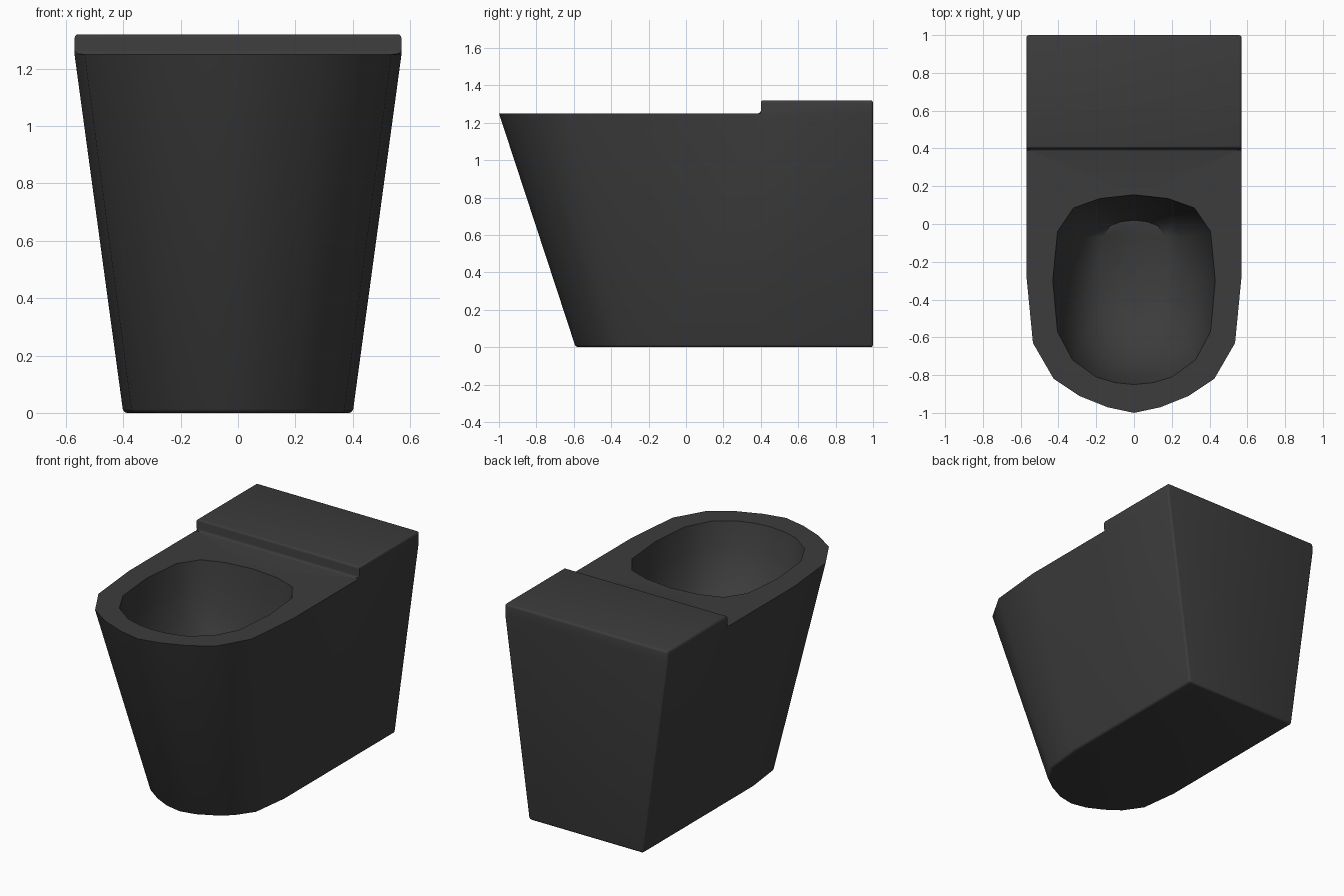
import bpy, bmesh

if "Cube" in bpy.data.objects:
    bpy.data.objects.remove(bpy.data.objects["Cube"])

RIM_Z, TOP_Z, STEP_Y = 1.25, 1.32, 0.4


def mirrored(half):
    """Close a right-hand outline (back to front) into a full loop."""
    return half + [(-x, y) for x, y in reversed(half) if x > 0]


def ring(bm, pts, z):
    return [bm.verts.new((x, y, z)) for x, y in pts]


def skin(bm, a, b):
    n = len(a)
    for i in range(n):
        j = (i + 1) % n
        bm.faces.new((a[i], a[j], b[j], b[i]))


# Half outlines: foot, upper edge, bowl opening
foot = [(.4, 1), (.4, .4), (.4, -.1), (.37, -.34), (.29, -.455),
        (.2, -.52), (.1, -.57), (0, -.59)]
upper = [(.57, 1), (.57, STEP_Y), (.57, -.27), (.535, -.63), (.425, -.82),
         (.29, -.91), (.14, -.97), (0, -1)]
opening = [(0, .155), (.18, .135), (.32, .085), (.405, -.04), (.43, -.3),
           (.405, -.57), (.325, -.72), (.2, -.81), (.1, -.84), (0, -.85)]

bm = bmesh.new()

# Tapered outer shell
low = ring(bm, mirrored(foot), 0)
top = ring(bm, mirrored(upper), RIM_Z)
skin(bm, low, top)
bm.faces.new(low)

# Bowl: shrinking rings (x scale, back y, front y, z)
hole = mirrored(opening)
rim = ring(bm, hole, RIM_Z)
prev = rim
for sx, back, front, z in [(.95, .135, -.81, 1.1), (.83, .10, -.73, .94),
                           (.64, .055, -.6, .81), (.4, .02, -.42, .74)]:
    pts = [(x * sx, front + (y + .85) / 1.005 * (back - front)) for x, y in hole]
    cur = ring(bm, pts, z)
    skin(bm, prev, cur)
    prev = cur
bm.faces.new(prev)

# Raised rear platform
deck = [top[0], top[1], top[-2], top[-1]]
cap = [bm.verts.new((v.co.x, v.co.y, TOP_Z)) for v in deck]
skin(bm, deck, cap)
bm.faces.new(cap)

# Flat rim between the outer edge and the bowl opening
outer = top[1:-1]
edges = [bm.edges.get((loop[i - 1], loop[i]))
         for loop in (outer, rim) for i in range(len(loop))]
bmesh.ops.triangle_fill(bm, use_beauty=True, edges=edges, normal=(0, 0, 1))
bmesh.ops.recalc_face_normals(bm, faces=bm.faces)


# Small rounding on the platform, step, back corners and foot
def rounded(e):
    a, b = (v.co for v in e.verts)
    at_back = a.y > .99 and b.y > .99 and abs(a.x - b.x) < .5
    step = all(abs(c.y - STEP_Y) < .001 and c.z > 1.2 for c in (a, b)) and abs(a.x - b.x) > 1
    return min(a.z, b.z) > 1.3 or max(a.z, b.z) < .01 or at_back or step


bmesh.ops.bevel(bm, geom=[e for e in bm.edges if rounded(e)], offset=.014,
                offset_type='OFFSET', segments=3, profile=.5, affect='EDGES',
                clamp_overlap=True)

mesh = bpy.data.meshes.new("toilet_body")
bm.to_mesh(mesh)
bm.free()
body = bpy.data.objects.new("toilet_body", mesh)
bpy.context.collection.objects.link(body)

mat = bpy.data.materials.new("dark_grey")
mat.diffuse_color = (.045, .045, .045, 1)
mat.use_nodes = True
mat.node_tree.nodes["Principled BSDF"].inputs["Base Color"].default_value = mat.diffuse_color
mesh.materials.append(mat)

bpy.context.view_layer.objects.active = body
body.select_set(True)
bpy.ops.object.shade_smooth_by_angle(angle=.65)
